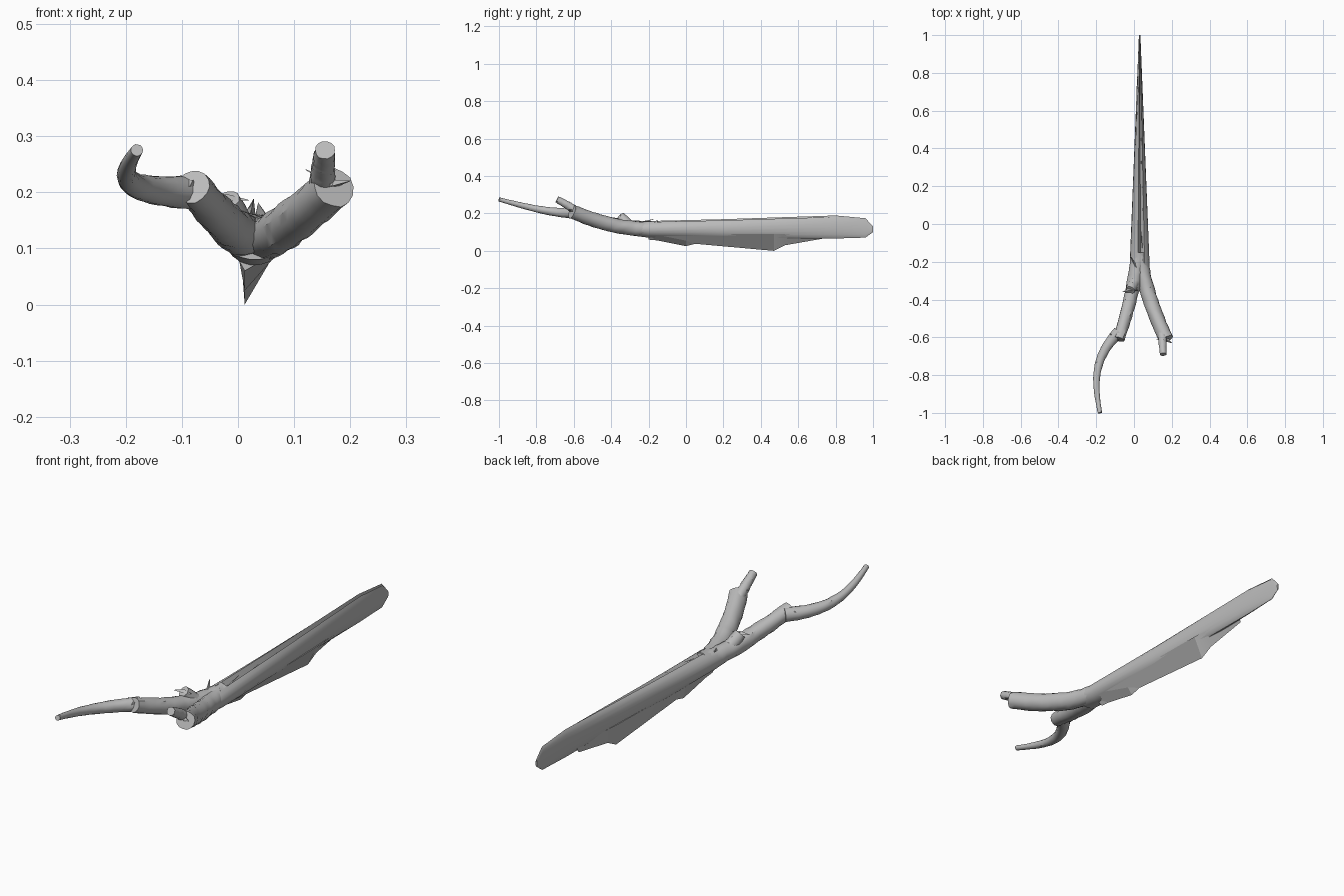
import bpy, bmesh, math, random
from mathutils import Vector

random.seed(4)
cube = bpy.data.objects.get("Cube")
if cube:
    bpy.data.objects.remove(cube)

wood = bpy.data.materials.new("grey wood")
wood.use_nodes = True
grey = (0.5, 0.5, 0.5, 1)
wood.diffuse_color = grey
wood.node_tree.nodes["Principled BSDF"].inputs["Base Color"].default_value = grey


def loft(name, rings, angle):
    """Skin a list of equal-length point rings and cap both ends."""
    bm = bmesh.new()
    loops = [[bm.verts.new(point) for point in ring] for ring in rings]
    for near, far in zip(loops, loops[1:]):
        for i in range(len(near)):
            bm.faces.new((near[i - 1], near[i], far[i], far[i - 1]))
    bm.faces.new(loops[0])
    bm.faces.new(loops[-1])
    bmesh.ops.recalc_face_normals(bm, faces=bm.faces)
    mesh = bpy.data.meshes.new(name)
    bm.to_mesh(mesh)
    bm.free()
    mesh.materials.append(wood)
    part = bpy.data.objects.new(name, mesh)
    bpy.context.collection.objects.link(part)
    bpy.ops.object.select_all(action="DESELECT")
    part.select_set(True)
    bpy.context.view_layer.objects.active = part
    bpy.ops.object.shade_smooth_by_angle(angle=math.radians(angle))


def bezier(controls, t):
    """Point on a Bezier curve of any degree."""
    points = [Vector(control) for control in controls]
    while len(points) > 1:
        points = [a.lerp(b, t) for a, b in zip(points, points[1:])]
    return points[0]


def branch(name, controls, start_radius, end_radius, sides=14, steps=20):
    """Tapering, slightly knotty limb along a curve."""
    centres = [bezier(controls, step / steps) for step in range(steps + 1)]
    rings = []
    for step, centre in enumerate(centres):
        ahead = centres[min(step + 1, steps)]
        behind = centres[max(step - 1, 0)]
        along = (ahead - behind).normalized()
        across = along.cross(Vector((0, 0, 1))).normalized()
        upward = across.cross(along)
        radius = start_radius + (end_radius - start_radius) * step / steps
        ring = []
        for side in range(sides):
            angle = math.tau * side / sides
            offset = across * math.cos(angle) + upward * math.sin(angle)
            ring.append(centre + offset * radius * random.uniform(0.95, 1.05))
        rings.append(ring)
    loft(name, rings, 35)


def splinter(name, base, tip, width):
    """Thin three-sided shard that runs out to a narrow tip."""
    base, tip = Vector(base), Vector(tip)
    side = (tip - base).cross(Vector((0, 0, 1))).normalized() * width
    corners = (side, -side, Vector((0, 0, width)))
    loft(name, [[base + corner for corner in corners],
                [tip + corner * 0.1 for corner in corners]], 10)


def shaft_ring(y, bottom, top, sides=18, groove=4):
    """Upright oval, narrower towards the back, with one notch on its upper side."""
    half_width = 0.044 - 0.04 * y
    middle, half_height = (top + bottom) / 2, (top - bottom) / 2
    ring = []
    for side in range(sides):
        angle = math.tau * side / sides
        depth = 0.5 if side == groove else 1
        ring.append((0.03 + half_width * depth * math.cos(angle), y,
                     middle + half_height * depth * math.sin(angle)))
    return ring


def keel_ring(y, bottom, half_width):
    """Triangular section hanging from the underside of the shaft."""
    root = 0.09
    return [(0.03 - half_width, y, root), (0.03 + half_width, y, root), (0.012, y, bottom)]


# Main shard: round at the fork, flattening into an upright blade with a blunt tip
loft("split_shaft", [shaft_ring(-0.28, 0.08, 0.15), shaft_ring(-0.2, 0.07, 0.16),
                     shaft_ring(0.2, 0.065, 0.17), shaft_ring(0.8, 0.065, 0.19),
                     shaft_ring(0.96, 0.07, 0.175), shaft_ring(1, 0.1, 0.13)], 30)

# Torn wood hanging under the shaft
loft("torn_keel", [keel_ring(-0.2, 0.06, 0.035), keel_ring(0.47, 0, 0.025),
                   keel_ring(0.53, 0.03, 0.02), keel_ring(0.73, 0.065, 0.005)], 10)
loft("keel_sliver", [keel_ring(-0.2, 0.065, 0.04), keel_ring(0, 0.025, 0.03),
                     keel_ring(0.1, 0.05, 0.02)], 10)

# Two limbs of the fork
fork = (0.03, -0.15, 0.12)
left_end = (0.17, -0.61, 0.21)
right_end = (-0.08, -0.61, 0.21)
branch("left_limb", [fork, (0.05, -0.35, 0.1), left_end], 0.04, 0.038)
branch("right_limb", [fork, (0, -0.35, 0.11), right_end], 0.042, 0.031)

# Twigs and the snapped stub
branch("left_twig", [(0.15, -0.57, 0.2), (0.15, -0.62, 0.24), (0.155, -0.69, 0.275)],
       0.025, 0.018)
branch("right_twig", [(-0.08, -0.57, 0.2), (-0.2, -0.7, 0.2), (-0.22, -0.8, 0.22),
                      (-0.18, -1, 0.275)], 0.03, 0.011)
stub_end = (-0.02, -0.35, 0.185)
branch("snapped_stub", [(0, -0.31, 0.14), stub_end], 0.03, 0.024, steps=4)

# Shards torn loose around the fork and the broken ends
crotch = (0.03, -0.26, 0.14)
for name, base, reach in (("crotch_left", crotch, (0.06, -0.08, 0.02)),
                          ("crotch_back", crotch, (-0.05, 0.09, 0.03)),
                          ("stub_right", stub_end, (-0.04, -0.01, 0)),
                          ("stub_left", stub_end, (0.04, 0, 0)),
                          ("left_limb_end", left_end, (0.03, -0.02, 0.01)),
                          ("left_twig_root", left_end, (-0.05, 0, 0.03)),
                          ("right_limb_end", right_end, (-0.05, 0.03, 0.01))):
    splinter(name + "_splinter", base, Vector(base) + Vector(reach), 0.012)

# Long slivers lying in the groove of the shaft
for i in range(7):
    start = Vector((0.045, i / 8 - 0.2, 0.13))
    lean = random.uniform(-0.01, 0)
    splinter(f"groove_sliver_{i + 1}", start, start + Vector((lean, 0.16, 0.03)), 0.006)
